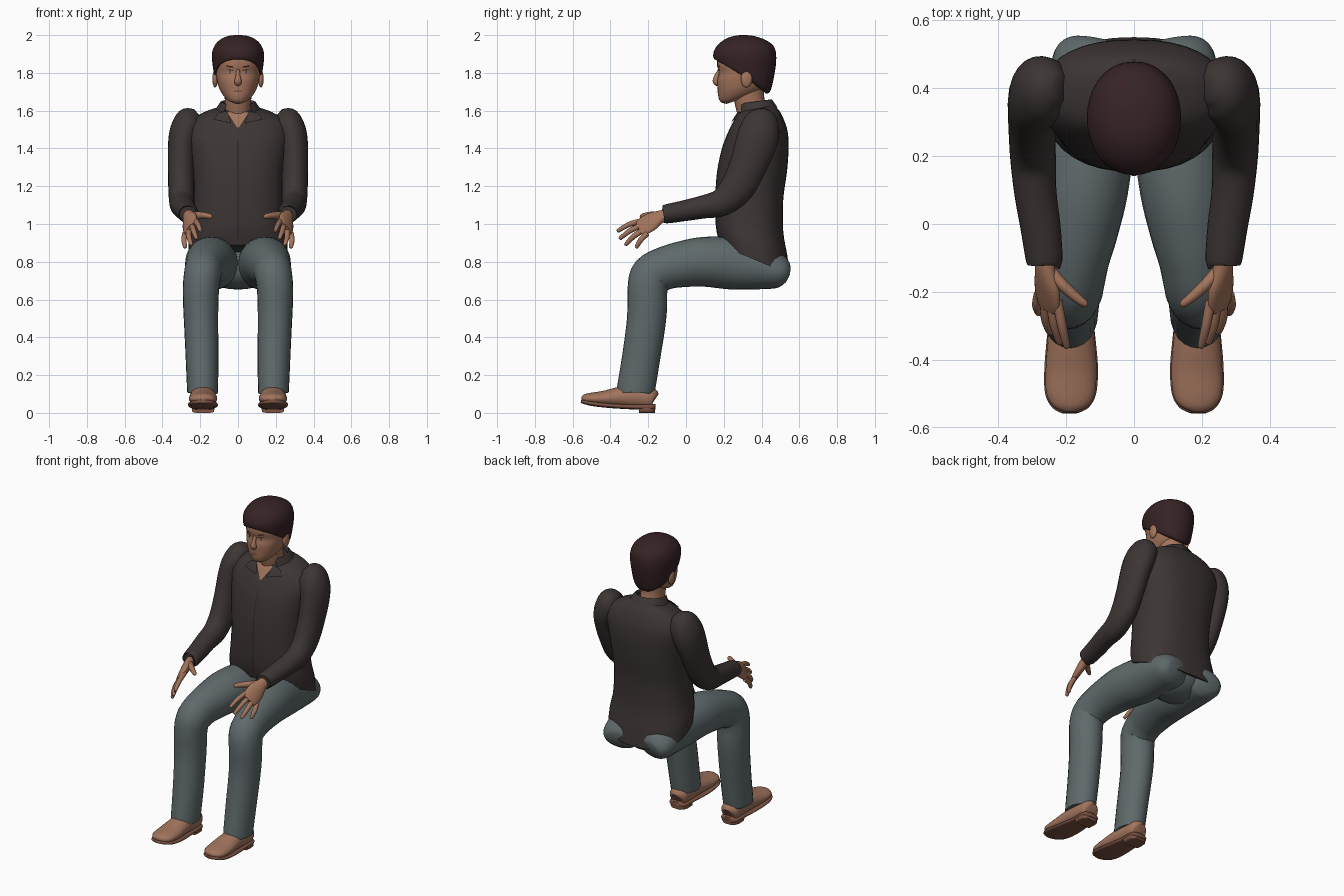
import bpy, bmesh, math
from mathutils import Vector
from mathutils.bvhtree import BVHTree


def material(name, rgb):
    m = bpy.data.materials.new(name)
    m.diffuse_color = (*rgb, 1)
    return m


SHIRT = material("charcoal_shirt", (0.045, 0.036, 0.034))
SEAM = material("dark_seam", (0.018, 0.014, 0.014))
PANTS = material("grey_trousers", (0.115, 0.142, 0.146))
SKIN = material("skin", (0.37, 0.175, 0.105))
HAIR = material("dark_hair", (0.037, 0.016, 0.018))
SHOE = material("tan_leather", (0.36, 0.175, 0.11))
SOLE = material("brown_sole", (0.20, 0.085, 0.055))
LIP = material("lip", (0.22, 0.085, 0.06))
EYE = material("eye_white", (0.33, 0.25, 0.21))
IRIS = material("iris", (0.03, 0.018, 0.014))


def finish(name, bm, mat, mirror=False):
    bmesh.ops.recalc_face_normals(bm, faces=bm.faces[:])
    me = bpy.data.meshes.new(name)
    bm.to_mesh(me)
    bm.free()
    me.materials.append(mat)
    me.shade_smooth()
    me.set_sharp_from_angle(angle=math.radians(50))
    ob = bpy.data.objects.new(name, me)
    bpy.context.collection.objects.link(ob)
    if mirror:
        ob.modifiers.new("mirror", 'MIRROR').use_mirror_merge = False
    return ob


def dense(rows, steps=4):
    """Smooth spline through rows of numbers."""
    out, n = [], len(rows)
    for i in range(n - 1):
        a, b, c, d = rows[max(i - 1, 0)], rows[i], rows[i + 1], rows[min(i + 2, n - 1)]
        for k in range(steps):
            t = k / steps
            out.append([0.5 * (2 * q + (r - p) * t + (2 * p - 5 * q + 4 * r - s) * t * t
                               + (3 * q - p - 3 * r + s) * t ** 3)
                        for p, q, r, s in zip(a, b, c, d)])
    return out + [list(rows[-1])]


def bridge(frames, sides, power, caps=True):
    """Join superellipse rings given as (centre, half axis, half axis)."""
    bm, rings = bmesh.new(), []
    for c, a, b in frames:
        ring = []
        for i in range(sides):
            t = math.tau * i / sides
            u, v = math.cos(t), math.sin(t)
            u = math.copysign(abs(u) ** (2 / power), u)
            v = math.copysign(abs(v) ** (2 / power), v)
            ring.append(bm.verts.new(c + a * u + b * v))
        rings.append(ring)
    for r, s in zip(rings, rings[1:]):
        for i in range(sides):
            j = (i + 1) % sides
            bm.faces.new((r[i], r[j], s[j], s[i]))
    if caps:
        bm.faces.new(rings[0])
        bm.faces.new(rings[-1])
    return bm


def body(rows, power=2.0, caps=True):
    """Symmetric loft; rows are front y, front z, back y, back z, half width."""
    frames = [(Vector((0, (yf + yb) / 2, (zf + zb) / 2)), Vector((max(w, .002), 0, 0)),
               Vector((0, (yb - yf) / 2, (zb - zf) / 2))) for yf, zf, yb, zb, w in dense(rows)]
    return bridge(frames, 36, power, caps)


def tube(name, rows, mat, side=(1, 0, 0), power=2.0, sides=24, mirror=True):
    """Limb along a path; rows are x, y, z, radius along side, other radius."""
    d = dense(rows)
    pts = [Vector(r[:3]) for r in d]
    frames = []
    for i, r in enumerate(d):
        t = (pts[min(i + 1, len(d) - 1)] - pts[max(i - 1, 0)]).normalized()
        s = Vector(side)
        s = (s - t * s.dot(t)).normalized()
        frames.append((pts[i], s * max(r[3], .002), t.cross(s) * max(r[4], .002)))
    return finish(name, bridge(frames, sides, power), mat, mirror)


def plate(name, corners, y, target, mat, lift=.004, mirror=True, n=10):
    """Thin patch with four (x, z) corners laid onto another part."""
    tree = BVHTree.FromPolygons([v.co for v in target.data.vertices],
                                [p.vertices[:] for p in target.data.polygons])
    bm = bmesh.new()
    a, b, c, d = [Vector((x, y, z)) for x, z in corners]
    grid = []
    for i in range(n + 1):
        row = []
        for j in range(n + 1):
            p = a.lerp(b, j / n).lerp(d.lerp(c, j / n), i / n)
            co, no, _, _ = tree.find_nearest(p)
            row.append(bm.verts.new(co + no * lift))
        grid.append(row)
    for r, s in zip(grid, grid[1:]):
        for j in range(n):
            bm.faces.new((r[j], r[j + 1], s[j + 1], s[j]))
    return finish(name, bm, mat, mirror)


def ball(name, centre, scale, mat, mirror=True):
    bm = bmesh.new()
    bmesh.ops.create_uvsphere(bm, u_segments=24, v_segments=14, radius=1)
    for v in bm.verts:
        v.co = Vector(centre) + Vector([p * q for p, q in zip(v.co, scale)])
    return finish(name, bm, mat, mirror)


# Shirt body with dipped back tail
torso = finish("shirt_body", body([
    (.18, .89, .55, .73, .262), (.162, .96, .537, .83, .262), (.155, 1.04, .515, .96, .246),
    (.155, 1.15, .515, 1.13, .237), (.165, 1.28, .535, 1.28, .245), (.19, 1.40, .543, 1.40, .262),
    (.22, 1.48, .538, 1.49, .272), (.25, 1.54, .515, 1.56, .24), (.27, 1.575, .49, 1.605, .18),
    (.29, 1.60, .46, 1.63, .10)], 2.4), SHIRT)
plate("open_neck_skin", [(-.065, 1.62), (.065, 1.62), (.004, 1.50), (-.004, 1.50)],
      .25, torso, SKIN, .004, False)
plate("shirt_front_seam", [(-.003, 1.50), (.003, 1.50), (.003, .92), (-.003, .92)],
      .15, torso, SEAM, .003, False, 24)
plate("collar_flap", [(.062, 1.635), (.115, 1.625), (.135, 1.56), (.035, 1.525)],
      .25, torso, SHIRT, .009)

# Collar band, open at the throat
bm = body([(.265, 1.56, .485, 1.615, .13), (.268, 1.60, .465, 1.645, .108),
           (.272, 1.635, .45, 1.66, .09), (.28, 1.61, .44, 1.64, .082)], 2, False)
gone = [f for f in bm.faces
        if abs(f.calc_center_median().x) < .065 and f.calc_center_median().y < .34]
bmesh.ops.delete(bm, geom=gone, context='FACES')
finish("collar_band", bm, SHIRT)

# Sleeves
tube("sleeve", [
    (.215, .40, 1.585, .03, .04), (.245, .40, 1.555, .078, .085), (.278, .388, 1.49, .083, .108),
    (.295, .365, 1.41, .076, .108), (.30, .325, 1.30, .071, .098), (.30, .27, 1.19, .069, .09),
    (.297, .19, 1.115, .067, .074), (.29, .09, 1.09, .062, .061), (.275, -.01, 1.07, .059, .055),
    (.264, -.105, 1.053, .054, .05), (.263, -.118, 1.051, .046, .042)], SHIRT)

# Hands: palm, four fingers and thumb
tube("palm", [(.265, -.08, 1.05, .032, .028), (.262, -.13, 1.04, .036, .026),
              (.256, -.18, 1.015, .054, .025), (.254, -.225, .988, .055, .019),
              (.254, -.25, .975, .042, .012)], SKIN, (.055, .03, -.075))
for label, base, mid, tip in [
        ("index", (.226, -.225, 1.018), (.212, -.30, .998), (.198, -.358, .965)),
        ("middle", (.244, -.23, .995), (.235, -.295, .965), (.22, -.347, .925)),
        ("ring", (.262, -.225, .97), (.26, -.28, .932), (.248, -.318, .892)),
        ("little", (.28, -.205, .95), (.286, -.24, .915), (.28, -.262, .878))]:
    end = Vector(tip) + (Vector(tip) - Vector(mid)).normalized() * .006
    tube(label + "_finger", [(*base, .015, .015), (*mid, .014, .014),
                             (*tip, .010, .010), (*end, .003, .003)], SKIN, sides=12)
tube("thumb", [(.255, -.13, 1.035, .024, .02), (.215, -.175, 1.045, .021, .018),
               (.175, -.212, 1.045, .016, .015), (.145, -.235, 1.04, .012, .011),
               (.137, -.241, 1.038, .003, .003)], SKIN, (0, 0, 1), sides=14)

# Trousers
tube("trouser_leg", [
    (.115, .535, .735, .075, .05), (.12, .50, .745, .115, .088), (.125, .40, .77, .125, .118),
    (.13, .25, .79, .13, .137), (.148, .10, .80, .13, .132), (.164, -.02, .787, .117, .122),
    (.178, -.11, .766, .104, .114), (.188, -.182, .728, .099, .112), (.196, -.203, .66, .096, .106),
    (.197, -.205, .56, .093, .105), (.195, -.213, .46, .09, .103), (.19, -.238, .29, .087, .101),
    (.188, -.264, .13, .082, .101), (.188, -.267, .105, .08, .099)], PANTS)
ball("trouser_seat", (0, .37, .765), (.2, .155, .112), PANTS, False)

# Shoes
tube("shoe_upper", [
    (.185, -.165, .07, .03, .03), (.185, -.18, .075, .056, .058), (.185, -.26, .085, .064, .065),
    (.185, -.35, .083, .070, .055), (.185, -.43, .076, .075, .042), (.187, -.50, .075, .071, .032),
    (.188, -.535, .075, .052, .024), (.188, -.552, .074, .02, .012)], SHOE)
tube("shoe_sole", [
    (.185, -.162, .032, .03, .014), (.185, -.18, .032, .058, .016), (.185, -.27, .032, .064, .014),
    (.185, -.35, .035, .073, .013), (.185, -.43, .041, .079, .013), (.187, -.50, .05, .075, .013),
    (.188, -.54, .058, .054, .011), (.188, -.556, .061, .025, .009)], SOLE, power=2.8)
tube("shoe_heel", [(.185, -.165, .02, .035, .02), (.185, -.19, .02, .058, .02),
                   (.185, -.25, .02, .058, .02)], SOLE, power=5)

# Neck and head
tube("neck", [(0, .375, 1.53, .072, .085), (0, .35, 1.60, .07, .08),
              (0, .335, 1.66, .07, .08), (0, .33, 1.74, .075, .085)], SKIN, mirror=False)
head = finish("head", body([
    (.215, 1.636, .29, 1.66, .03), (.185, 1.645, .34, 1.68, .058), (.172, 1.67, .39, 1.70, .08),
    (.168, 1.71, .42, 1.73, .1), (.166, 1.76, .44, 1.77, .112), (.174, 1.80, .45, 1.81, .118),
    (.165, 1.84, .455, 1.84, .12), (.17, 1.89, .455, 1.90, .118), (.20, 1.95, .43, 1.95, .09),
    (.28, 1.975, .34, 1.975, .03)], 2.15), SKIN)
tube("nose", [(0, .176, 1.815, .009, .008), (0, .164, 1.785, .012, .013),
              (0, .157, 1.758, .019, .016), (0, .164, 1.742, .016, .012),
              (0, .172, 1.738, .006, .005)], SKIN, mirror=False, sides=16)
ball("ear", (.121, .32, 1.768), (.015, .03, .045), SKIN)

# Facial details
plate("eye", [(.033, 1.806), (.071, 1.808), (.066, 1.797), (.038, 1.796)], .15, head, EYE, .002)
plate("iris", [(.047, 1.808), (.058, 1.808), (.058, 1.796), (.047, 1.796)], .15, head, IRIS, .003)
plate("eyelid", [(.030, 1.809), (.073, 1.811), (.072, 1.806), (.032, 1.804)], .15, head, IRIS, .0035)
plate("eyebrow", [(.025, 1.832), (.08, 1.836), (.08, 1.829), (.025, 1.822)], .15, head, HAIR, .003)
plate("mouth", [(-.022, 1.706), (.022, 1.706), (.03, 1.697), (-.03, 1.697)],
      .15, head, LIP, .004, False)
plate("lower_lip", [(-.03, 1.697), (.03, 1.697), (.018, 1.687), (-.018, 1.687)],
      .15, head, SKIN, .006, False)

# Hair cap, sloping from fringe to nape
finish("hair", body([
    (.168, 1.89, .425, 1.69, .105), (.152, 1.872, .447, 1.705, .124), (.144, 1.89, .468, 1.79, .134),
    (.15, 1.92, .478, 1.88, .138), (.175, 1.955, .465, 1.94, .122), (.22, 1.985, .42, 1.975, .088),
    (.27, 1.998, .36, 1.995, .044), (.31, 2.0, .32, 2.0, .004)], 2.1), HAIR)
# Sideburns
plate("sideburn", [(.112, 1.84), (.13, 1.84), (.124, 1.785), (.118, 1.785)], .285, head, HAIR, .005)
